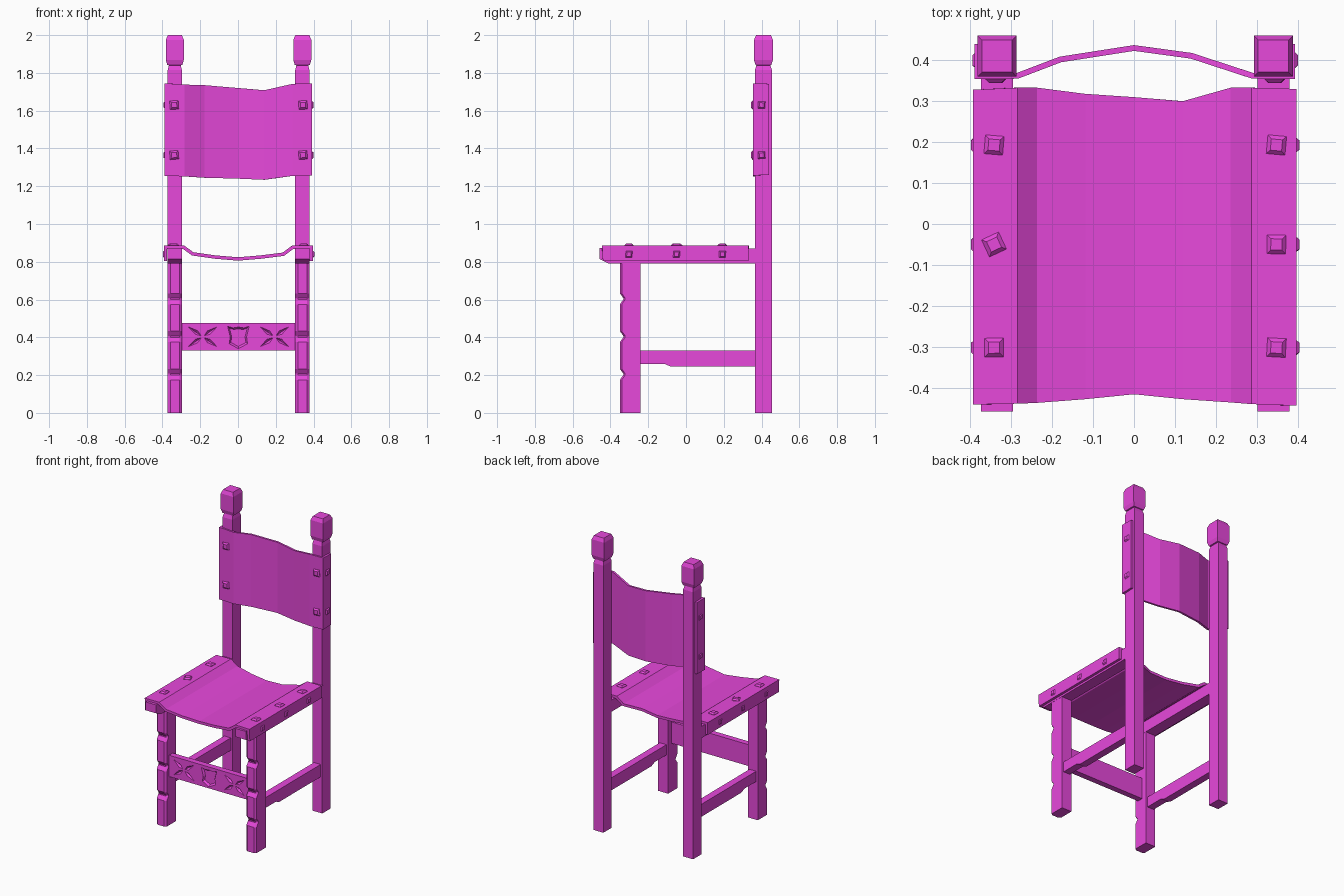
import bpy
import bmesh
import math
import random
from mathutils import Matrix, Vector

random.seed(4)
cube = bpy.data.objects.get("Cube")
if cube:
    bpy.data.objects.remove(cube, do_unlink=True)

magenta = bpy.data.materials.new("magenta")
magenta.use_nodes = True
COLOUR = (0.8, 0.065, 0.71, 1)
magenta.diffuse_color = COLOUR
magenta.node_tree.nodes["Principled BSDF"].inputs["Base Color"].default_value = COLOUR


def finish(name, bm):
    bmesh.ops.recalc_face_normals(bm, faces=bm.faces)
    mesh = bpy.data.meshes.new(name)
    bm.to_mesh(mesh)
    bm.free()
    mesh.materials.append(magenta)
    obj = bpy.data.objects.new(name, mesh)
    bpy.context.collection.objects.link(obj)
    return obj


def add_loft(bm, rings):
    """Join equal rings of points and cap both ends."""
    loops = [[bm.verts.new(p) for p in ring] for ring in rings]
    n = len(loops[0])
    for a, b in zip(loops, loops[1:]):
        for i in range(n):
            j = (i + 1) % n
            bm.faces.new((a[i], a[j], b[j], b[i]))
    bm.faces.new(loops[0][::-1])
    bm.faces.new(loops[-1])


def loft(name, rings):
    bm = bmesh.new()
    add_loft(bm, rings)
    return finish(name, bm)


def side_board(name, outline, x0, x1):
    """Extrude a (y, z) outline across x."""
    return loft(name, [[(x, y, z) for y, z in outline] for x in (x0, x1)])


def ribbon(name, edges, thickness):
    """Leather strip: pairs of opposite edge points, thickened."""
    bm = bmesh.new()
    rows = [(bm.verts.new(a), bm.verts.new(b)) for a, b in edges]
    for (a, b), (c, d) in zip(rows, rows[1:]):
        bm.faces.new((a, b, d, c))
    obj = finish(name, bm)
    mod = obj.modifiers.new("thickness", "SOLIDIFY")
    mod.thickness = thickness
    mod.offset = 0
    mod.use_even_offset = True
    return obj


def stud(name, location, normal, turn, size=0.023):
    """Square nail head with a tapered edge and a flat top."""
    bm = bmesh.new()
    rings = [(size * 0.95, -0.006), (size, 0.002), (size * 0.6, 0.011)]
    square = ((-1, -1), (1, -1), (1, 1), (-1, 1))
    add_loft(bm, [[(r * a, r * b, h) for a, b in square] for r, h in rings])
    obj = finish(name, bm)
    spin = Matrix.Rotation(math.radians(turn), 4, "Z")
    aim = Vector(normal).to_track_quat("Z", "Y").to_matrix().to_4x4()
    obj.matrix_world = Matrix.Translation(location) @ aim @ spin


# Outline of the posts: half width, half depth, height
POST = [(0.0375, 0.045, 0), (0.0375, 0.045, 1.815), (0.031, 0.037, 1.84),
        (0.04, 0.042, 1.842), (0.0475, 0.05, 1.868), (0.0475, 0.05, 1.975),
        (0.037, 0.039, 2.0)]

# Front of the leg: height and notch depth
NOTCHES = [(0, 0)]
for z in (0.2, 0.4, 0.6):
    NOTCHES += [(z - 0.025, 0), (z, 0.018), (z + 0.008, 0.018), (z + 0.033, 0)]
NOTCHES.append((0.8, 0))

SHIFT = 0.003
for side, s in (("left", 1), ("right", -1)):
    cx = 0.3375 * s + SHIFT
    # Back post with finial
    loft(side + "_back_post", [
        [(cx + a * w, 0.41 + b * d, z) for a, b in ((-1, -1), (1, -1), (1, 1), (-1, 1))]
        for w, d, z in POST])

    # Front leg with chamfered, notched front
    rings = []
    for z, cut in NOTCHES:
        f = -0.35 + cut
        rings.append([(cx + a, y, z) for a, y in (
            (-0.0375, -0.24), (-0.0375, f + 0.01), (-0.024, f),
            (0.024, f), (0.0375, f + 0.01), (0.0375, -0.24))])
    loft(side + "_front_leg", rings)

    # Seat rail and lower stretcher
    side_board(side + "_seat_rail", [(-0.458, 0.872), (-0.458, 0.815), (-0.41, 0.79),
                                     (0.37, 0.79), (0.37, 0.87)],
               cx - 0.039, cx + 0.039)
    side_board(side + "_stretcher", [(-0.25, 0.33), (-0.25, 0.26), (-0.115, 0.26),
                                     (-0.08, 0.245), (0.37, 0.245), (0.37, 0.33)],
               cx - 0.025, cx + 0.025)

    # Seat studs, on top and on the outside
    for i, y in enumerate((-0.302, -0.05, 0.193)):
        turn = 25 if (s < 0 and i == 1) else random.uniform(-6, 6)
        stud(f"{side}_seat_top_stud_{i + 1}", (0.345 * s + SHIFT, y, 0.886), (0, 0, 1), turn)
        stud(f"{side}_seat_side_stud_{i + 1}", (0.39 * s + SHIFT, y, 0.84), (s, 0, 0),
             random.uniform(-4, 4), 0.019)

    # Backrest studs, on the front and on the outside
    for i, z in enumerate((1.365, 1.63)):
        stud(f"{side}_back_front_stud_{i + 1}", (0.341 * s + SHIFT, 0.355, z), (0, -1, 0),
             random.uniform(-6, 6))
        stud(f"{side}_back_side_stud_{i + 1}", (0.387 * s + SHIFT, 0.40, z), (s, 0, 0),
             random.uniform(-4, 4), 0.02)

# Sagging leather seat wrapped over the rails: x, height, front, back
SEAT = [(-0.384, 0.803, -0.435, 0.328), (-0.384, 0.877, -0.441, 0.328),
        (-0.288, 0.877, -0.439, 0.333), (-0.24, 0.842, -0.437, 0.333),
        (-0.12, 0.825, -0.428, 0.318), (0, 0.815, -0.416, 0.31),
        (0.12, 0.825, -0.428, 0.3), (0.24, 0.84, -0.436, 0.333),
        (0.29, 0.877, -0.44, 0.333), (0.388, 0.877, -0.444, 0.33),
        (0.388, 0.803, -0.44, 0.33)]
ribbon("leather_seat", [((x, f, z), (x, b, z)) for x, z, f, b in SEAT], 0.018)

# Bowed leather backrest wrapped round the posts: x, depth, bottom, top
BACK = [(-0.383, 0.44, 1.258, 1.742), (-0.383, 0.361, 1.255, 1.745),
        (-0.285, 0.362, 1.252, 1.738), (-0.18, 0.402, 1.245, 1.735),
        (0, 0.43, 1.24, 1.72), (0.14, 0.411, 1.234, 1.708),
        (0.29, 0.362, 1.255, 1.742), (0.386, 0.361, 1.257, 1.745),
        (0.386, 0.44, 1.26, 1.742)]
ribbon("leather_backrest", [((x, y, a), (x, y, b)) for x, y, a, b in BACK], 0.014)

# Front panel between the legs
FACE = -0.315
panel = side_board("front_panel", [(FACE, 0.33), (FACE, 0.475), (-0.275, 0.475),
                                   (-0.275, 0.33)], -0.305, 0.305)

# Carving: pointed petals in two crosses, and a sunken shield
bm = bmesh.new()
for cx in (-0.187, 0.193):
    for a in (-1, 1):
        for b in (-1, 1):
            along = Vector((0.084 * a, 0, 0.058 * b))
            across = Vector((-0.008 * b, 0, 0.0115 * a))
            start = Vector((cx, FACE - 0.003, 0.403)) + along * 0.03
            mid = start + along * 0.35
            base = [bm.verts.new(p) for p in (start, mid + across, start + along, mid - across)]
            tip = bm.verts.new(mid + Vector((0, 0.016, 0)))
            bm.faces.new(base)
            for i in range(4):
                bm.faces.new((base[i], base[(i + 1) % 4], tip))

half = [(0, 0.054), (0.03, 0.049), (0.06, 0.058), (0.045, 0.0), (0.051, -0.038), (0, -0.066)]
shield = half + [(-x, z) for x, z in half[-2:0:-1]]
add_loft(bm, [[(0.002 + x * k, FACE + d, 0.403 + z * k) for x, z in shield]
              for k, d in ((1.0, -0.003), (0.78, 0.013))])
cutter = finish("carving_cutter", bm)
cutter.hide_render = True

mod = panel.modifiers.new("carving", "BOOLEAN")
mod.operation = "DIFFERENCE"
mod.solver = "EXACT"
mod.object = cutter
bpy.context.view_layer.objects.active = panel
bpy.ops.object.modifier_apply(modifier=mod.name)
bpy.data.objects.remove(cutter, do_unlink=True)
